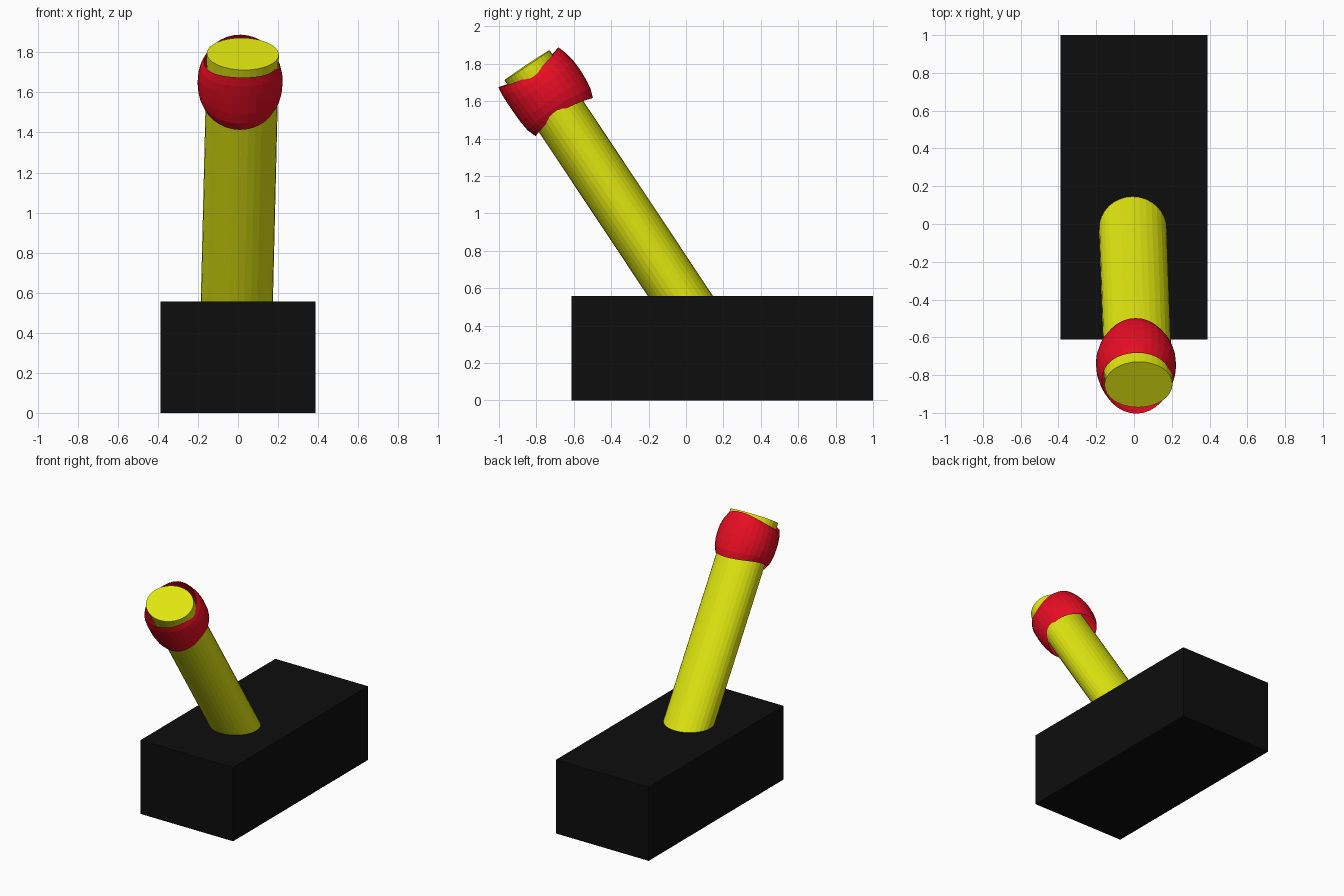
import bpy, bmesh
from math import cos, sin, tau
from mathutils import Matrix, Vector

if "Cube" in bpy.data.objects:
    bpy.data.objects.remove(bpy.data.objects["Cube"])


def material(name, rgb):
    m = bpy.data.materials.new(name)
    m.diffuse_color = (*rgb, 1)
    m.use_nodes = True
    m.node_tree.nodes["Principled BSDF"].inputs["Base Color"].default_value = m.diffuse_color
    return m


def make(name, bm, mat, matrix):
    bmesh.ops.recalc_face_normals(bm, faces=bm.faces)
    me = bpy.data.meshes.new(name)
    bm.to_mesh(me)
    bm.free()
    me.transform(matrix)
    me.materials.append(mat)
    ob = bpy.data.objects.new(name, me)
    bpy.context.collection.objects.link(ob)
    return ob


def loft(rings, caps):
    """Skin a list of closed point loops."""
    bm = bmesh.new()
    loops = [[bm.verts.new(p) for p in r] for r in rings]
    n = len(loops[0])
    for a, b in zip(loops, loops[1:]):
        for i in range(n):
            j = (i + 1) % n
            bm.faces.new((a[i], a[j], b[j], b[i]))
    if caps:
        bm.faces.new(loops[0])
        bm.faces.new(loops[-1])
    return bm


black = material("black", (0.004, 0.004, 0.004))
yellow = material("yellow", (0.75, 0.8, 0.005))
red = material("red", (0.8, 0.004, 0.017))

# Base block
bm = bmesh.new()
bmesh.ops.create_cube(bm, size=1)
make("base_block", bm, black,
     Matrix.Translation((0, 0.194, 0.2785)) @ Matrix.Diagonal((0.776, 1.612, 0.557, 1)))

# Leaning frame, with its origin at the middle of the post's top end
axis = Vector((0.02, -0.553, 0.832)).normalized()
across = Vector((0, 0.832, 0.553)).normalized()
side = across.cross(axis).normalized()
across = axis.cross(side)
frame = Matrix((side, across, axis)).transposed().to_4x4()
frame.translation = (0.024, -0.85, 1.792)

# Oval post, sunk into the block
N = 32
angles = [tau * i / N for i in range(N)]
post = [[(0.18 * cos(t), 0.145 * sin(t), z) for t in angles] for z in (-1.75, 0)]
make("post", loft(post, True), yellow, frame)

# Bulging open collar: (height, side radius, front/back radius, front/back shift)
profile = [(-1, 0.182, 0.184, 0.012), (-0.7, 0.200, 0.202, 0.012),
           (-0.35, 0.210, 0.209, 0.012), (0, 0.212, 0.211, 0.012),
           (0.35, 0.210, 0.210, 0.01), (0.7, 0.200, 0.204, 0.005),
           (1, 0.182, 0.193, 0.0)]
collar = [[(rx * cos(t) - 0.01, ry * sin(t) + dy,
            -0.177 + h * (0.128 + 0.036 * sin(t) ** 2))
           for t in angles] for h, rx, ry, dy in profile]
make("collar", loft(collar, False), red, frame)
